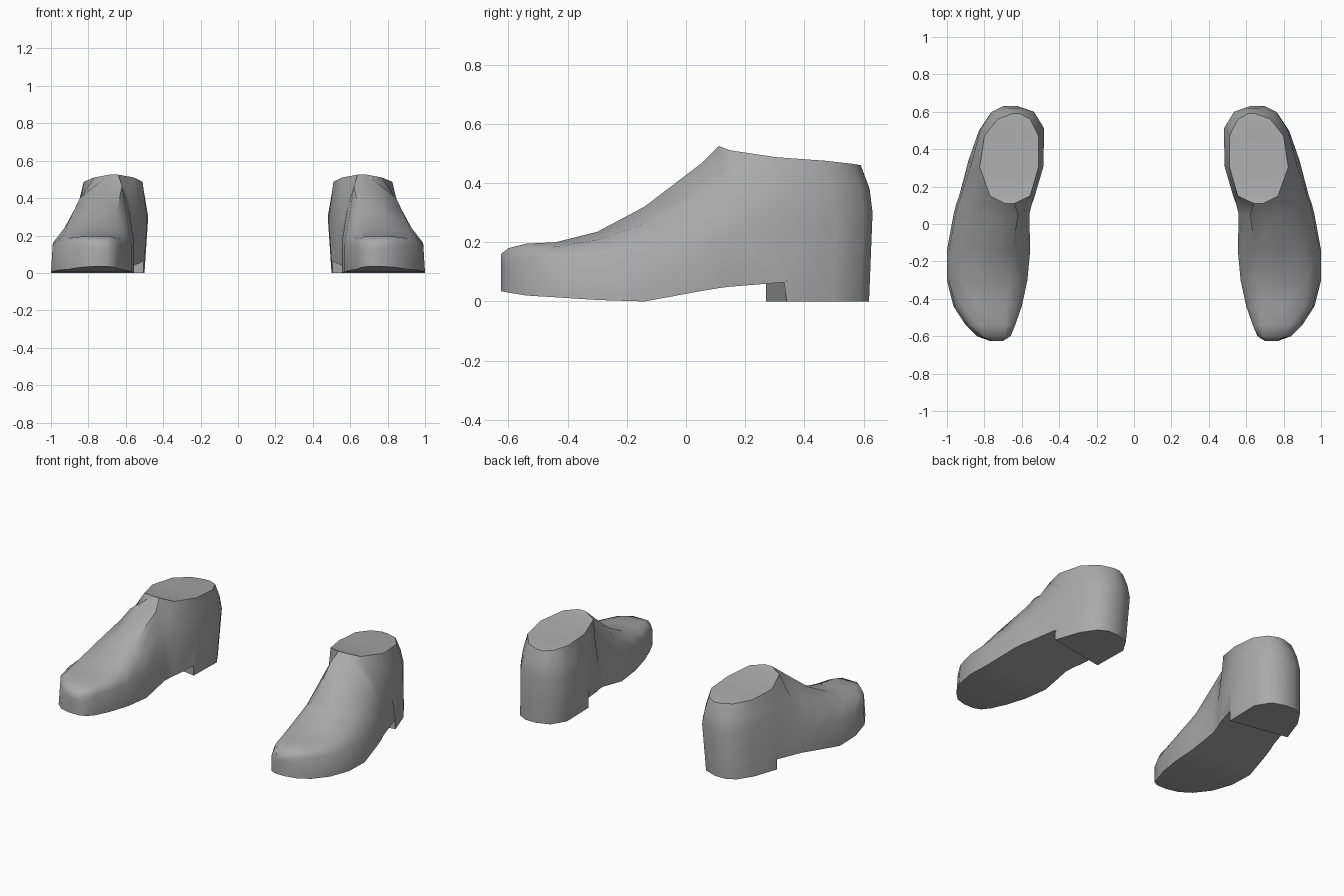
import bpy, bmesh, math

cube = bpy.data.objects.get("Cube")
if cube:
    bpy.data.objects.remove(cube)

grey = bpy.data.materials.new("plain grey")
grey.use_nodes = True
colour = (0.4, 0.4, 0.4, 1)
grey.diffuse_color = colour
grey.node_tree.nodes["Principled BSDF"].inputs["Base Color"].default_value = colour

# Stations from toe to heel:
# y, inner x, outer x, sole z, side z, top inner x, top outer x, top z, roundness
STATIONS = [
    (-.625, .70, .77, .035, .10, .71, .76, .16, 0),
    (-.60, .66, .84, .03, .13, .69, .80, .18, .1),
    (-.54, .635, .90, .02, .15, .68, .83, .195, .2),
    (-.44, .60, .965, .014, .15, .68, .82, .20, .2),
    (-.30, .57, 1, .005, .15, .66, .79, .235, .18),
    (-.14, .555, 1, 0, .16, .65, .77, .32, .14),
    (.05, .56, .965, .035, .19, .62, .75, .465, .08),
    (.11, .545, .95, .045, .2, .64, .69, .525, .12),
    (.15, .53, .935, .05, .22, .555, .77, .51, .05),
    (.305, .485, .885, .065, .28, .51, .825, .487, 0),
    (.305, .485, .885, 0, .28, .51, .825, .487, 0),
    (.51, .48, .83, 0, .3, .51, .80, .475, 0),
    (.60, .535, .77, 0, .3, .555, .73, .465, 0),
    (.63, .62, .71, 0, .3, .61, .65, .46, 0),
]


def section(y, xi, xo, z0, zs, ti, to, z1, r):
    """Cross-section from the inner sole edge over the top to the outer one."""
    halves = []
    for x, top, sign in ((xi, ti, -1), (xo, to, 1)):
        base_x = x + (.02 if sign < 0 and y > .2 else 0)
        side_x = x - (.01 if sign > 0 else 0)
        mid = (side_x + (top - side_x) * (.5 - r), zs + (z1 - zs) * (.5 + r))
        # the front of the heel runs at a slant, the back leans in
        slant = .035 * sign if y == .305 else 0
        lean = y > .5
        halves.append([
            (base_x, y + slant - .012 * lean, z0),
            (side_x, y, zs),
            (mid[0], y - .01 * lean, mid[1]),
            (top, y - .04 * lean, z1),
        ])
    return halves[0] + halves[1][::-1]


def make_shoe(name, side):
    bm = bmesh.new()
    rings = [[bm.verts.new((side * x, y, z)) for x, y, z in section(*s)]
             for s in STATIONS]
    n = len(rings[0])
    # upper, collar plane and sole
    for a, b in zip(rings, rings[1:]):
        for i in range(n):
            j = (i + 1) % n
            bm.faces.new((a[i], a[j], b[j], b[i]))
    # toe and heel ends
    for ring in (rings[0], rings[-1]):
        for i in range(n // 2 - 1):
            bm.faces.new((ring[i], ring[i + 1], ring[n - 2 - i], ring[n - 1 - i]))
    bmesh.ops.remove_doubles(bm, verts=bm.verts, dist=.0005)
    bmesh.ops.recalc_face_normals(bm, faces=bm.faces)
    mesh = bpy.data.meshes.new(name)
    bm.to_mesh(mesh)
    bm.free()
    mesh.materials.append(grey)
    shoe = bpy.data.objects.new(name, mesh)
    bpy.context.collection.objects.link(shoe)
    bpy.ops.object.select_all(action='DESELECT')
    shoe.select_set(True)
    bpy.context.view_layer.objects.active = shoe
    bpy.ops.object.shade_smooth_by_angle(angle=math.radians(50))


make_shoe("left_shoe", 1)
make_shoe("right_shoe", -1)
